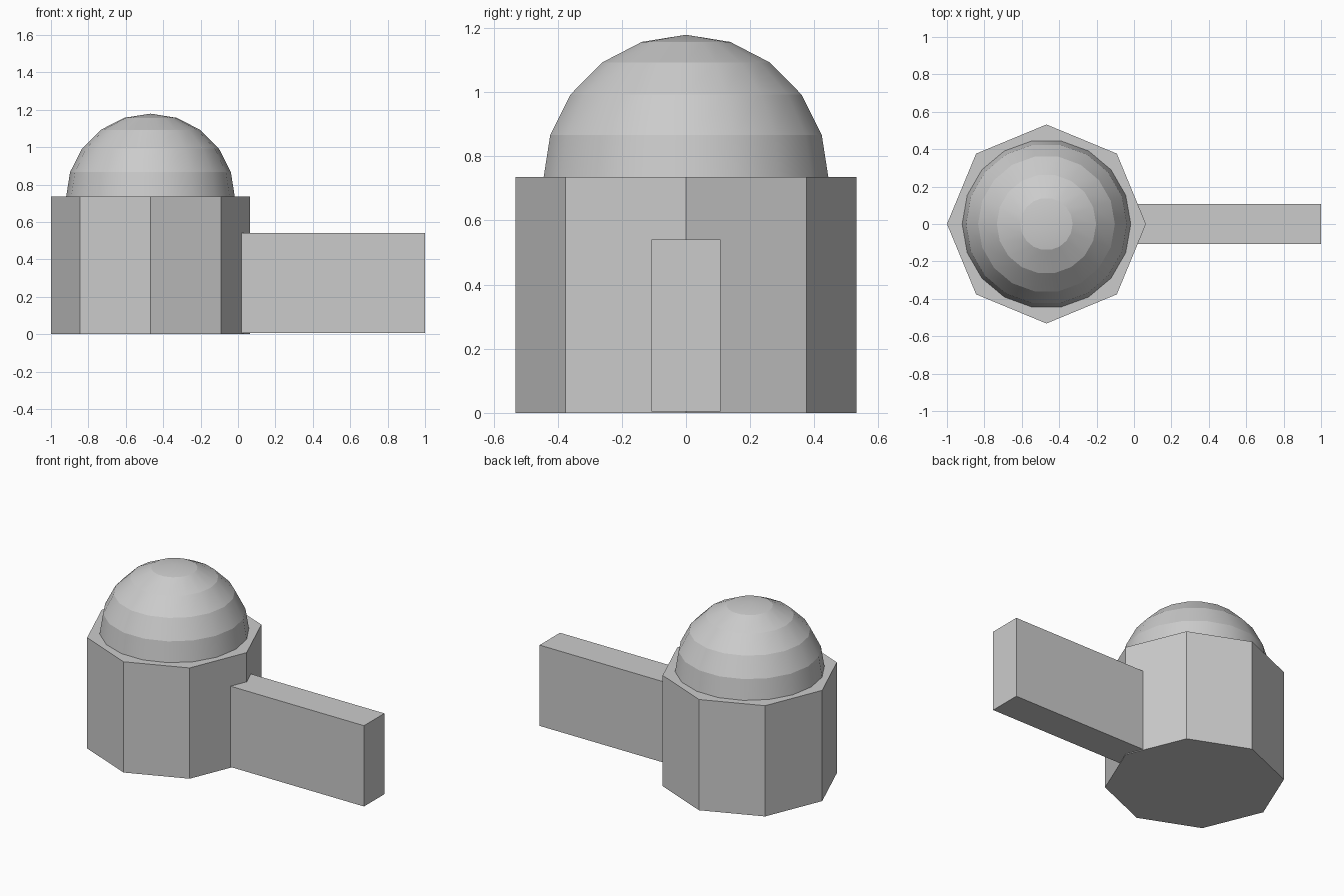
import bpy, bmesh
from math import sin, cos, pi

if "Cube" in bpy.data.objects:
    bpy.data.objects.remove(bpy.data.objects["Cube"])

CX = -0.468  # tower axis


def add_object(name, bm):
    bmesh.ops.recalc_face_normals(bm, faces=bm.faces)
    mesh = bpy.data.meshes.new(name)
    bm.to_mesh(mesh)
    bm.free()
    obj = bpy.data.objects.new(name, mesh)
    bpy.context.collection.objects.link(obj)
    return obj


# Octagonal tower, corners on the x and y axes
bm = bmesh.new()
base = bm.faces.new([bm.verts.new((CX + 0.532 * cos(i * pi / 4), 0.532 * sin(i * pi / 4), 0))
                     for i in range(8)])
top = bmesh.ops.extrude_face_region(bm, geom=[base], use_keep_orig=True)["geom"]
bmesh.ops.translate(bm, vec=(0, 0, 0.735),
                    verts=[v for v in top if isinstance(v, bmesh.types.BMVert)])
add_object("octagonal_tower", bm)

# Domed roof: upper half of an 18 x 10 sphere, smooth around, creased between rings
R, CZ, SEG = 0.452, 0.727, 18
bm = bmesh.new()
rings = []
for k in range(5):
    a = k * pi / 10
    rings.append([bm.verts.new((CX + R * cos(a) * cos(2 * pi * i / SEG),
                                R * cos(a) * sin(2 * pi * i / SEG),
                                CZ + R * sin(a))) for i in range(SEG)])
apex = bm.verts.new((CX, 0, CZ + R))
for i in range(SEG):
    j = (i + 1) % SEG
    for lo, hi in zip(rings, rings[1:]):
        bm.faces.new((lo[i], lo[j], hi[j], hi[i]))
    bm.faces.new((rings[-1][i], rings[-1][j], apex))
for f in bm.faces:
    f.smooth = True
for e in bm.edges:
    e.smooth = abs(e.verts[0].co.z - e.verts[1].co.z) > 1e-4
add_object("dome_roof", bm)

# Straight wall running out from the tower
bm = bmesh.new()
bmesh.ops.create_cube(bm, size=1)
x0, x1, z0, z1 = -0.1, 1.0, 0.005, 0.541
bmesh.ops.scale(bm, vec=(x1 - x0, 0.214, z1 - z0), verts=bm.verts)
bmesh.ops.translate(bm, vec=((x0 + x1) / 2, 0, (z0 + z1) / 2), verts=bm.verts)
add_object("side_wall", bm)
